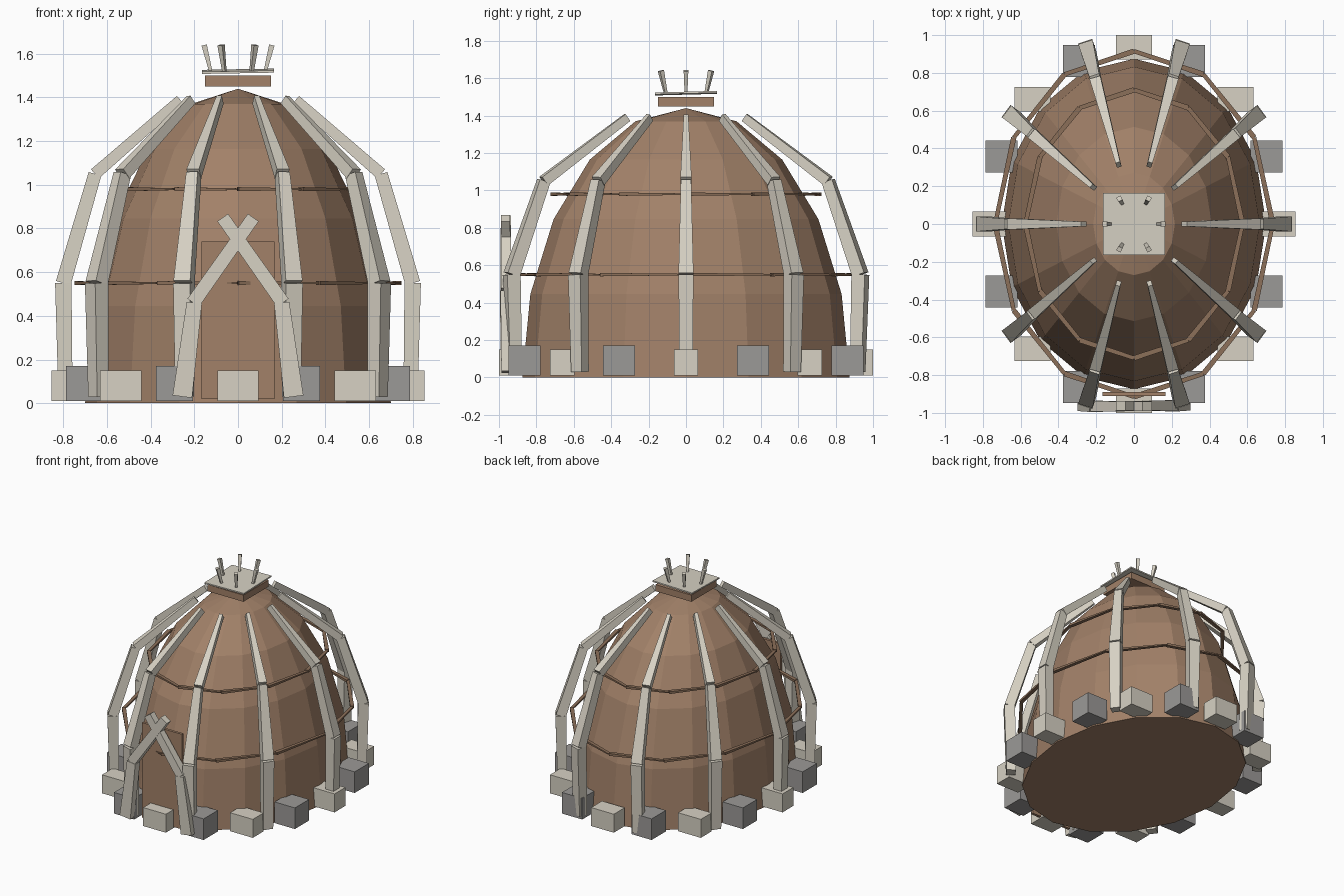
import bpy, bmesh
from math import sin, cos, pi, radians
from mathutils import Vector

if "Cube" in bpy.data.objects:
    bpy.data.objects.remove(bpy.data.objects["Cube"])


def material(name, rgb):
    m = bpy.data.materials.new(name)
    m.diffuse_color = (*rgb, 1)
    m.use_nodes = True
    m.node_tree.nodes["Principled BSDF"].inputs["Base Color"].default_value = m.diffuse_color
    return m


HIDE = material("hide", (0.36, 0.22, 0.14))
BONE = material("bone", (0.68, 0.64, 0.55))
WOOD = material("wood", (0.26, 0.16, 0.10))
STONE = material("stone", (0.33, 0.32, 0.31))


def finish(name, bm, mat):
    bmesh.ops.recalc_face_normals(bm, faces=bm.faces)
    me = bpy.data.meshes.new(name)
    bm.to_mesh(me)
    bm.free()
    me.materials.append(mat)
    ob = bpy.data.objects.new(name, me)
    bpy.context.collection.objects.link(ob)
    return ob


def beam(bm, p, q, side, start, end):
    """Tapered four-sided bar from p to q; start and end are (width along side, depth)."""
    p, q, side = Vector(p), Vector(q), Vector(side)
    d = (q - p).normalized()
    side = (side - d * side.dot(d)).normalized()
    depth = d.cross(side)
    ends = []
    for c, (w, t) in ((p, start), (q, end)):
        ends.append([bm.verts.new(c + side * (w / 2 * i) + depth * (t / 2 * j))
                     for i, j in ((-1, -1), (1, -1), (1, 1), (-1, 1))])
    bm.faces.new(ends[0])
    bm.faces.new(ends[1])
    for k in range(4):
        n = (k + 1) % 4
        bm.faces.new((ends[0][k], ends[0][n], ends[1][n], ends[1][k]))


def box(name, loc, size, mat):
    bm = bmesh.new()
    bmesh.ops.create_cube(bm, size=1)
    for v in bm.verts:
        v.co = Vector([v.co[i] * size[i] for i in range(3)])
    ob = finish(name, bm, mat)
    ob.location = loc
    return ob


# Dome: upper half of a faceted, stretched sphere with a closed floor
bm = bmesh.new()
bmesh.ops.create_uvsphere(bm, u_segments=16, v_segments=10, radius=1)
bmesh.ops.bisect_plane(bm, geom=bm.verts[:] + bm.edges[:] + bm.faces[:],
                       plane_co=(0, 0, 0), plane_no=(0, 0, -1), clear_outer=True)
bmesh.ops.holes_fill(bm, edges=[e for e in bm.edges if e.is_boundary], sides=0)
for v in bm.verts:
    v.co = (v.co.x * 0.70, v.co.y * 0.875, v.co.z * 1.44)
finish("hide_dome", bm, HIDE)

# Ten bent ribs around the dome
RIB = [(0.79, 0.965, 0.03), (0.80, 0.98, 0.55), (0.655, 0.80, 1.05), (0.265, 0.33, 1.39)]
TAPER = [((0.07, 0.065), (0.08, 0.075)), ((0.08, 0.07), (0.055, 0.06)), ((0.06, 0.055), (0.025, 0.045))]
for k in range(10):
    a = k * pi / 5
    pts = [(rx * cos(a), ry * sin(a), z) for rx, ry, z in RIB]
    bm = bmesh.new()
    for i, (s, e) in enumerate(TAPER):
        beam(bm, pts[i], pts[i + 1], (-sin(a), cos(a), 0), s, e)
    finish(f"rib_{k + 1}", bm, BONE)

# Lashing rings
for name, rx, ry, z in (("lower_ring", 0.735, 0.915, 0.55), ("upper_ring", 0.575, 0.71, 0.98)):
    bm = bmesh.new()
    pts = [(rx * cos(k * pi / 6), ry * sin(k * pi / 6), z) for k in range(12)]
    for k in range(12):
        beam(bm, pts[k], pts[(k + 1) % 12], (0, 0, 1), (0.018, 0.028), (0.008, 0.022))
    finish(name, bm, WOOD)

# Foundation blocks, alternating bone and stone
for k in range(16):
    a = k * pi / 8
    x, y = 0.76 * cos(a), 0.935 * sin(a)
    if k % 2:
        box(f"stone_block_{k}", (x, y, 0.09), (0.17, 0.17, 0.16), STONE)
    else:
        box(f"bone_block_{k}", (x, y, 0.08), (0.19, 0.13, 0.14), BONE)

# Door flap and crossed tusks
box("door_flap", (0, -0.90, 0.38), (0.335, 0.02, 0.72), HIDE)
for s, name, y in ((-1, "left_tusk", -0.965), (1, "right_tusk", -0.962)):
    bm = bmesh.new()
    beam(bm, (s * 0.255, y, 0.03), (s * 0.2, y, 0.46), (1, 0, 0), (0.09, 0.05), (0.07, 0.06))
    beam(bm, (s * 0.205, y, 0.46), (-s * 0.07, y, 0.85), (1, 0, 0), (0.065, 0.055), (0.06, 0.05))
    finish(name, bm, BONE)

# Smoke hole collar, tilted cover plate and crown of spikes
box("smoke_collar", (0, 0, 1.475), (0.30, 0.30, 0.05), HIDE)
plate = box("smoke_cover", (0, 0, 1.52), (0.33, 0.33, 0.01), BONE)
plate.rotation_euler = (radians(1.5), radians(-1), 0)
bm = bmesh.new()
for k in range(6):
    a = k * pi / 3
    beam(bm, (0.125 * cos(a), 0.125 * sin(a), 1.52), (0.155 * cos(a), 0.155 * sin(a), 1.64),
         (-sin(a), cos(a), 0), (0.015, 0.015), (0.025, 0.025))
finish("crown_spikes", bm, BONE)
